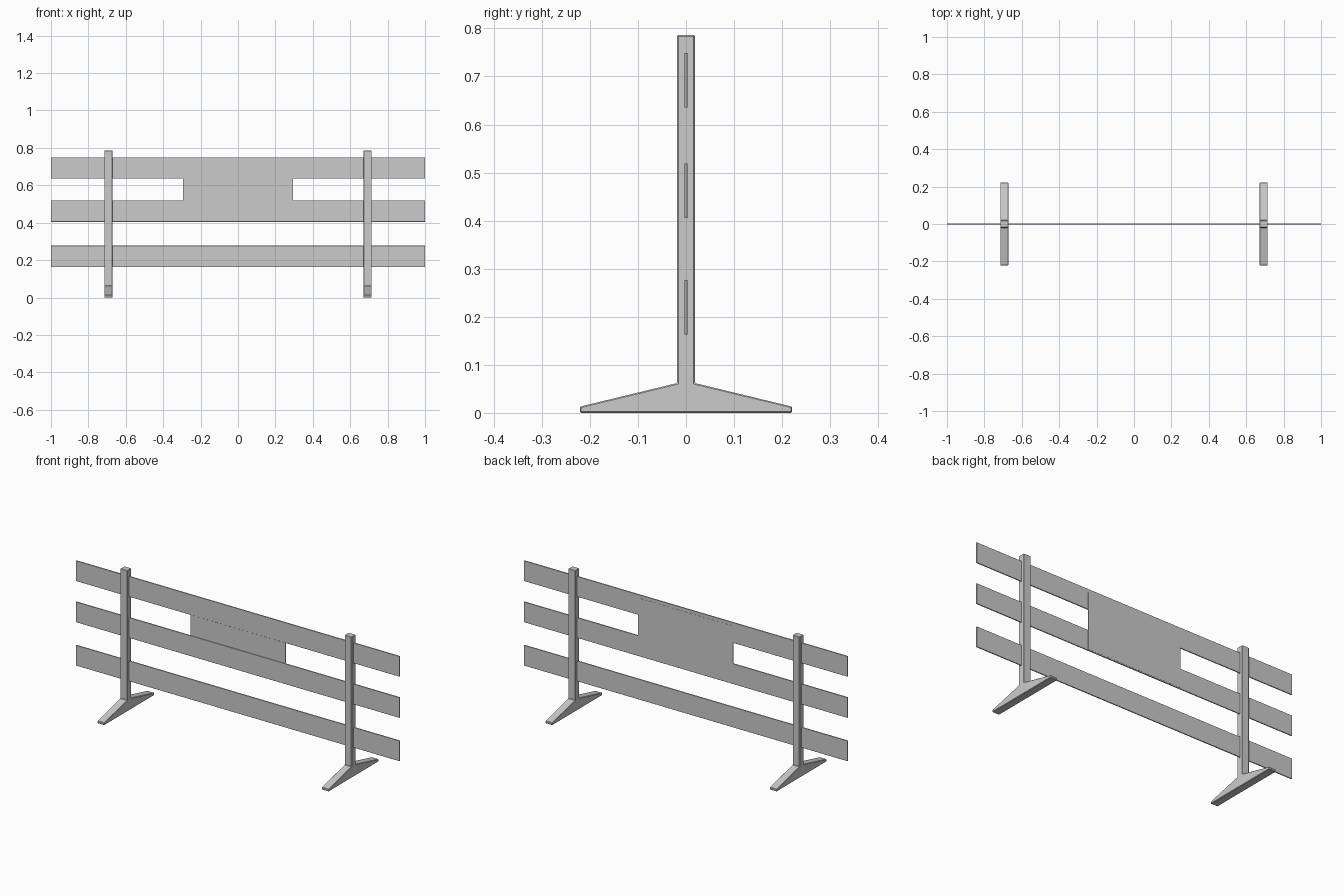
import bpy, bmesh

if "Cube" in bpy.data.objects:
    bpy.data.objects.remove(bpy.data.objects["Cube"])


def finish(name, bm, bevel=0.0):
    bmesh.ops.recalc_face_normals(bm, faces=bm.faces)
    mesh = bpy.data.meshes.new(name)
    bm.to_mesh(mesh)
    bm.free()
    obj = bpy.data.objects.new(name, mesh)
    bpy.context.collection.objects.link(obj)
    if bevel:
        mod = obj.modifiers.new("edge_bevel", "BEVEL")
        mod.width = bevel
        mod.segments = 1
    return obj


def box(name, x, y, z, bevel=0.0):
    """Box from (min, max) ranges on each axis."""
    bm = bmesh.new()
    bmesh.ops.create_cube(bm, size=1)
    for v in bm.verts:
        v.co = [r[0] + (c + 0.5) * (r[1] - r[0]) for c, r in zip(v.co, (x, y, z))]
    return finish(name, bm, bevel)


def stand(name, x):
    """Post and spreading foot cut from one profile in the y-z plane."""
    half = [(0.221, 0.0), (0.221, 0.013), (0.0185, 0.062), (0.0185, 0.786)]
    profile = half + [(-y, z) for y, z in reversed(half)]
    bm = bmesh.new()
    face = bm.faces.new([bm.verts.new((x - 0.022, y, z)) for y, z in profile])
    side = bmesh.ops.extrude_face_region(bm, geom=[face])
    verts = [g for g in side["geom"] if isinstance(g, bmesh.types.BMVert)]
    bmesh.ops.translate(bm, verts=verts, vec=(0.044, 0, 0))
    return finish(name, bm, 0.0025)


# Two upright stands
for label, s in (("left", -1), ("right", 1)):
    stand(label + "_stand", s * 0.693)

# Three long rails passing through the posts
for label, z in (("lower", 0.163), ("middle", 0.405), ("upper", 0.635)):
    box(label + "_rail", (-1, 1), (-0.003, 0.003), (z, z + 0.114), 0.0008)

# Thin sign panel set into the back of the upper two rails
box("sign_panel", (-0.293, 0.293), (0.0, 0.0038), (0.41, 0.73))
